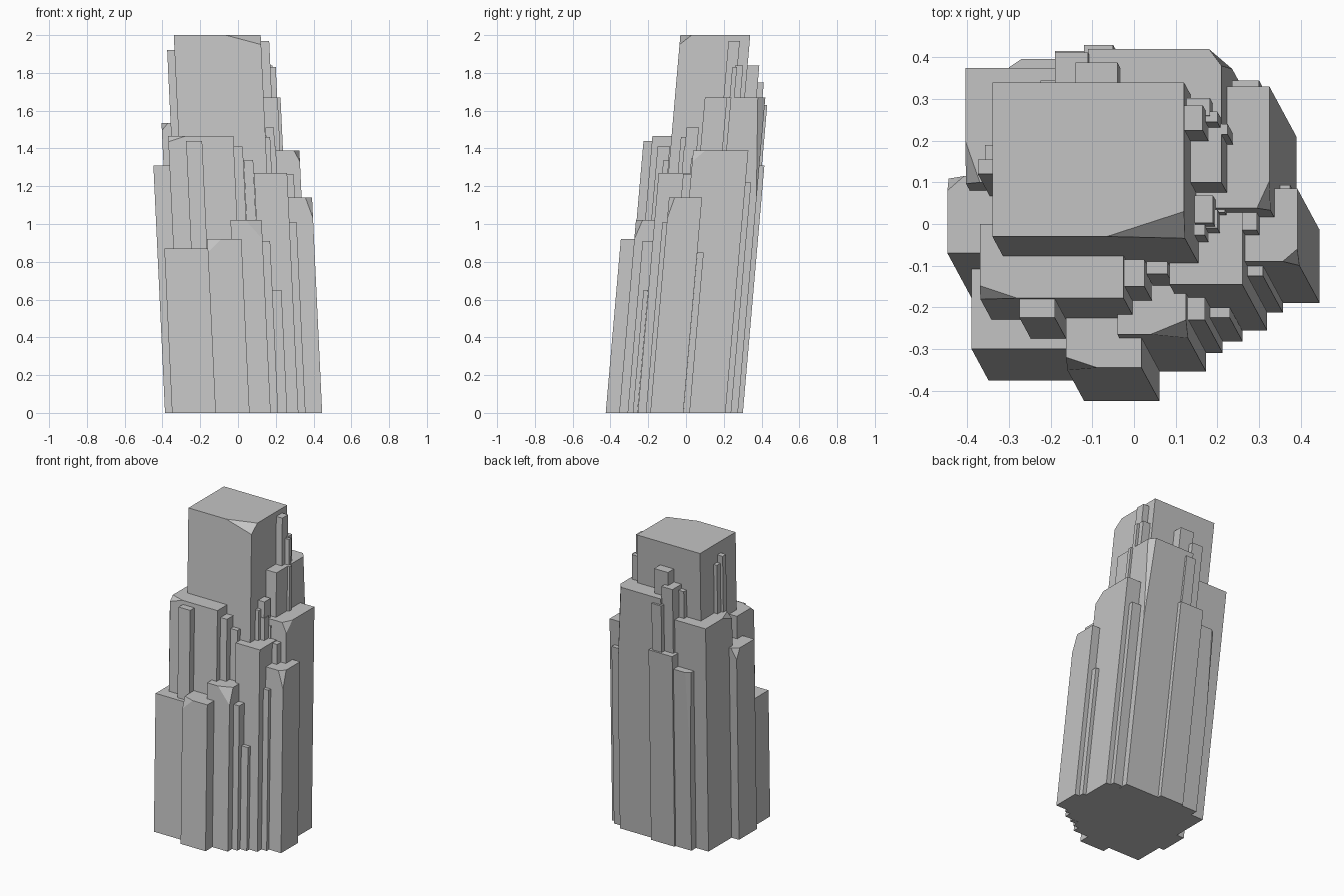
import bpy
import bmesh
from mathutils import Matrix, Vector

default_cube = bpy.data.objects.get("Cube")
if default_cube:
    bpy.data.objects.remove(default_cube, do_unlink=True)

# One plain stone colour for the whole cluster
stone = bpy.data.materials.new("grey_stone")
stone.use_nodes = True
stone_colour = (0.55, 0.55, 0.55, 1)
stone.diffuse_color = stone_colour
stone.node_tree.nodes["Principled BSDF"].inputs["Base Color"].default_value = stone_colour

# Every column leans the same way: sideways and backwards with height
LEAN_X, LEAN_Y = -0.047, 0.087


def chip_corner(bm, corner, side, size):
    """Slice one top corner off; size is the distance along x, y and down."""
    sx, sy = side
    dx, dy, dz = size
    on_x = corner - Vector((sx * dx, 0, 0))
    on_y = corner - Vector((0, sy * dy, 0))
    below = corner - Vector((0, 0, dz))
    normal = (on_y - on_x).cross(below - on_x)
    if normal.dot(corner - on_x) < 0:
        normal.negate()
    result = bmesh.ops.bisect_plane(
        bm, geom=bm.verts[:] + bm.edges[:] + bm.faces[:],
        plane_co=on_x, plane_no=normal, clear_outer=True)
    rim = [e for e in result["geom_cut"] if isinstance(e, bmesh.types.BMEdge)]
    bmesh.ops.contextual_create(bm, geom=rim)


def column(name, left, right, front, back, top, side=None, chip=None):
    """Leaning box given by the extents of its top face."""
    bm = bmesh.new()
    bmesh.ops.create_cube(bm, size=1)
    for v in bm.verts:
        v.co = Vector((right if v.co.x > 0 else left,
                       back if v.co.y > 0 else front,
                       top if v.co.z > 0 else 0))
    if side:
        corner = Vector((right if side[0] > 0 else left,
                         back if side[1] > 0 else front, top))
        chip_corner(bm, corner, side, chip)
    lean = Matrix.Identity(4)
    lean[0][2], lean[1][2] = LEAN_X, LEAN_Y
    bm.transform(Matrix.Translation((-LEAN_X * top, -LEAN_Y * top, 0)) @ lean)
    bmesh.ops.recalc_face_normals(bm, faces=bm.faces[:])
    mesh = bpy.data.meshes.new(name)
    bm.to_mesh(mesh)
    bm.free()
    mesh.materials.append(stone)
    obj = bpy.data.objects.new(name, mesh)
    bpy.context.collection.objects.link(obj)


FRONT_LEFT, FRONT_RIGHT = (1, -1), (-1, -1)
BACK_LEFT, BACK_RIGHT = (1, 1), (-1, 1)

# Large columns
column("central_tower", -.34, .12, -.03, .34, 2, FRONT_LEFT, (.185, .06, .05))
column("back_column", -.11, .21, .1, .42, 1.67, BACK_LEFT, (.03, .04, .55))
column("back_right_column", -.405, -.15, .1, .375, 1.535, FRONT_RIGHT, (.035, .1, .04))
column("front_wall_column", -.37, -.025, -.178, .0, 1.465, FRONT_RIGHT, (.09, .03, .03))
column("back_left_column", .1, .325, .038, .33, 1.39, FRONT_LEFT, (.03, .065, .06))
column("right_column", -.448, -.3, -.07, .115, 1.31, BACK_RIGHT, (.04, .035, .07))
column("inner_left_column", .085, .26, -.145, .035, 1.27)
column("outer_left_column", .2, .392, -.09, .085, 1.14, FRONT_LEFT, (.035, .03, .11))
column("inner_front_column", -.04, .125, -.265, -.1, 1.02, FRONT_LEFT, (.085, .035, .1))
column("front_column", -.163, .018, -.345, -.17, .92, FRONT_RIGHT, (.075, .025, .07))
column("front_right_column", -.39, -.13, -.3, -.1, .87)

# Slim columns across the front
column("front_rib_right", -.275, -.19, -.225, -.1, 1.44)
column("front_rib_middle", -.025, .025, -.15, -.085, 1.41)
column("front_rib_left", .03, .08, -.12, -.09, 1.34)
column("front_step_high", .1, .17, -.23, -.175, .91)
column("front_step_low", .15, .23, -.225, -.2, .65)

# Slim columns on the left side
column("left_spike_tall", .1, .165, .225, .285, 1.97)
column("left_spike_back", .1, .182, .26, .303, 1.84)
column("left_spike_middle", .12, .2, .245, .27, 1.83)
column("left_spike_outer", .12, .225, .215, .24, 1.67)
column("left_notch_tall", .145, .19, .003, .068, 1.51)
column("left_notch_front", .145, .17, -.027, .003, 1.46)
column("left_notch_middle", .17, .2, -.01, .035, 1.41)
column("left_notch_outer", .18, .218, .028, .042, 1.35)
column("left_rib_high", .255, .295, -.015, .03, 1.265)
column("left_rib_low", .2, .31, -.125, -.1, 1.01)
column("left_rib_small", .35, .375, .06, .094, .85)
column("back_left_rib", .235, .3, .2, .345, 1.22)

# Slim columns across the back and right side
column("back_spike_tall", -.14, -.04, .3, .388, 1.84)
column("back_spike_wide", -.19, -.11, .3, .412, 1.75)
column("back_spike_small", -.225, -.15, .25, .345, 1.72)
column("back_spike_thin", -.12, -.05, .36, .43, 1.63)
column("back_panel", -.19, -.018, .3, .415, 1.31)
column("back_right_panel", -.3, -.15, .25, .396, 1.22, BACK_RIGHT, (.03, .02, .6))
column("right_spike_tall", -.375, -.3, .12, .155, 1.92)
column("right_spike_short", -.358, -.3, .155, .19, 1.87)
